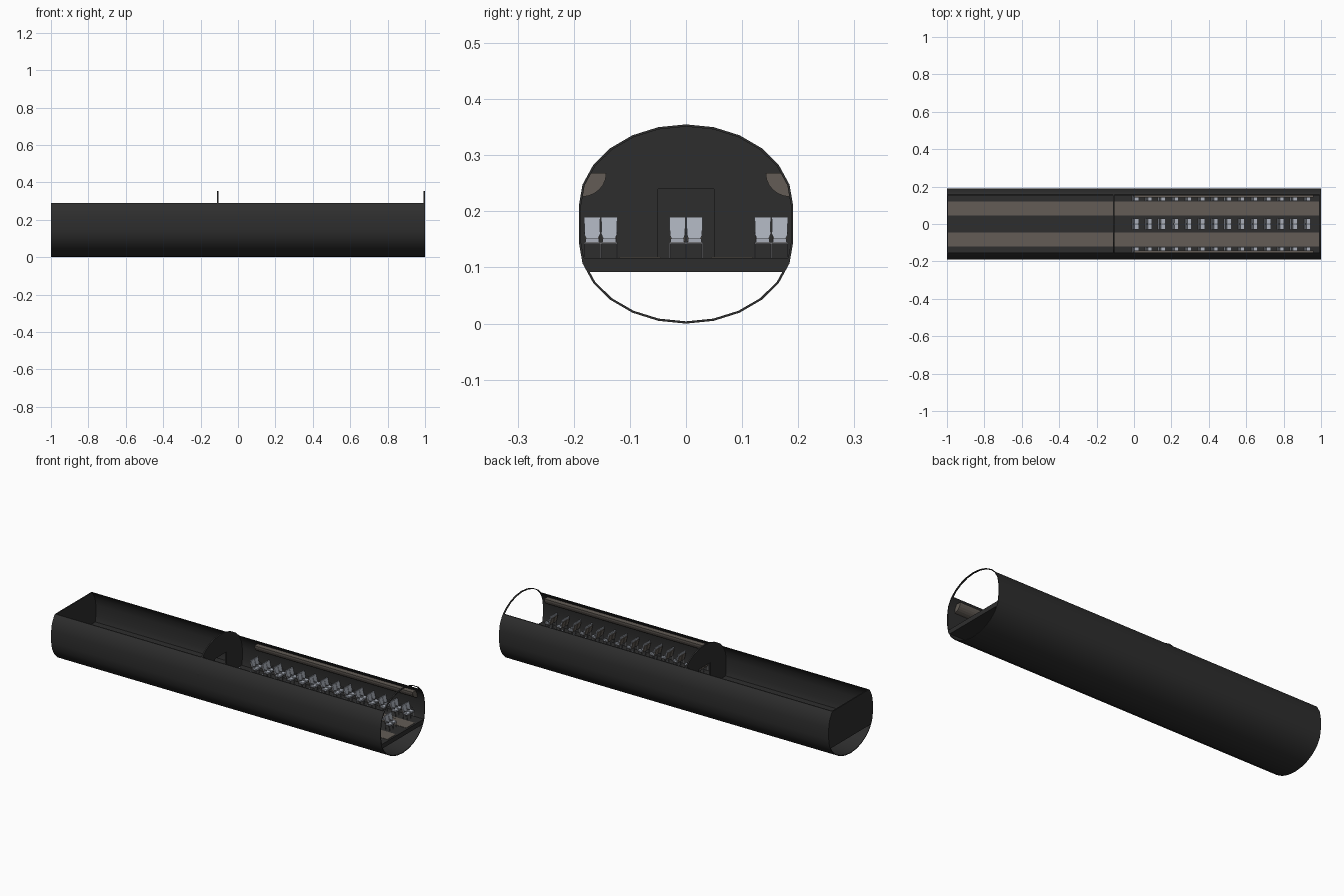
import bpy, bmesh, math

if "Cube" in bpy.data.objects:
    bpy.data.objects.remove(bpy.data.objects["Cube"])

def material(name, rgb):
    m = bpy.data.materials.new(name)
    m.diffuse_color = (*rgb, 1)
    m.use_nodes = True
    m.node_tree.nodes["Principled BSDF"].inputs["Base Color"].default_value = m.diffuse_color
    return m

DARK = material("charcoal", (0.027, 0.027, 0.027))
TAN = material("warm_taupe", (0.125, 0.108, 0.093))
LIGHT = material("pale_blue_grey", (0.40, 0.43, 0.49))
METAL = material("mid_grey", (0.16, 0.16, 0.17))

# Fuselage section: half ellipses above and below a short straight side
def half_profile(inset=0.0):
    pts = []
    for i in range(7):
        a = math.radians(-90 + 15 * i)
        pts.append(((0.191 - inset) * math.cos(a), 0.145 + (0.145 - inset) * math.sin(a)))
    for i in range(7):
        a = math.radians(15 * i)
        pts.append(((0.191 - inset) * math.cos(a), 0.21 + (0.145 - inset) * math.sin(a)))
    return pts

def side(z0, z1, inset=0.0):
    """Right half of the section between two heights, bottom to top."""
    p = half_profile(inset)
    def width(z):
        for (ya, za), (yb, zb) in zip(p, p[1:]):
            if za <= z <= zb:
                return ya + (yb - ya) * (z - za) / (zb - za)
        return 0.0
    mid = [q for q in p if z0 + 1e-5 < q[1] < z1 - 1e-5]
    return [(width(z0), z0)] + mid + [(width(z1), z1)]

def mirror(pts):
    return [(-y, z) for y, z in reversed(pts)]

def finish(name, bm, mat, smooth=False):
    bmesh.ops.recalc_face_normals(bm, faces=bm.faces)
    me = bpy.data.meshes.new(name)
    bm.to_mesh(me)
    bm.free()
    me.materials.append(mat)
    ob = bpy.data.objects.new(name, me)
    bpy.context.collection.objects.link(ob)
    if smooth:
        bpy.context.view_layer.objects.active = ob
        ob.select_set(True)
        bpy.ops.object.shade_smooth_by_angle(angle=math.radians(35))
        ob.select_set(False)
    return ob

def add_prism(bm, pts, x0, x1, lean=0.0):
    zb = min(z for _, z in pts)
    a = [bm.verts.new((x0 - lean * (z - zb), y, z)) for y, z in pts]
    b = [bm.verts.new((x1 - lean * (z - zb), y, z)) for y, z in pts]
    bm.faces.new(a)
    bm.faces.new(b[::-1])
    for i in range(len(a)):
        j = (i + 1) % len(a)
        bm.faces.new((a[i], b[i], b[j], a[j]))

def prism(name, pts, x0, x1, mat):
    bm = bmesh.new()
    add_prism(bm, pts, x0, x1)
    return finish(name, bm, mat)

def rect(y0, y1, z0, z1):
    return [(y0, z0), (y1, z0), (y1, z1), (y0, z1)]

def shell(name, outer, inner, x0, x1, closed, mat):
    """Thin skin between two matching section outlines."""
    bm = bmesh.new()
    rings = [[bm.verts.new((x, y, z)) for y, z in o]
             for x, o in ((x0, outer), (x1, outer), (x1, inner), (x0, inner))]
    n = len(outer)
    for k in range(4):
        r, s = rings[k], rings[(k + 1) % 4]
        for i in range(n if closed else n - 1):
            j = (i + 1) % n
            bm.faces.new((r[i], r[j], s[j], s[i]))
    if not closed:
        for i in (0, n - 1):
            bm.faces.new([r[i] for r in rings])
    return finish(name, bm, mat, True)

T, CUT, FLOOR = 0.004, 0.289, 0.117

# Open-topped hull
def trough(inset):
    s = side(inset, CUT, inset)
    return mirror(s) + s[1:]
shell("hull", trough(0), trough(T), -1, 1, False, DARK)

# Full hoop at the front end
def hoop(inset):
    s = half_profile(inset)
    return s + mirror(s)[1:-1]
shell("end_hoop", hoop(0), hoop(T), 0.992, 1, True, DARK)

# Floor with two carpet strips
s = side(0.092, FLOOR, T / 2)
prism("floor", s + mirror(s), -1, 1, DARK)
for k in (-1, 1):
    prism("carpet_strip", rect(k * 0.082 - 0.037, k * 0.082 + 0.037, FLOOR - 0.001, FLOOR + 0.0015),
          -0.998, 0.99, TAN)

# Rear wall, and the full-height bulkhead with its doorway
s = side(FLOOR, CUT, T / 2)
prism("rear_wall", s + mirror(s), -1, -0.994, DARK)
s = side(FLOOR, 0.355)
prism("bulkhead", s + mirror(s)[1:] + [(-0.05, FLOOR), (-0.05, 0.24), (0.05, 0.24), (0.05, FLOOR)],
      -0.113, -0.105, DARK)

# Overhead lockers: flat top, rounded inner face
s = side(0.226, 0.268, T)
curve = []
for i in range(1, 7):
    a = math.radians(90 * i / 6)
    curve.append((0.142 + 0.044 * (1 - math.cos(a)), 0.268 - 0.042 * math.sin(a)))
locker = s + [(0.142, 0.268)] + curve[:-1]
prism("locker_right", locker, 0, 0.96, TAN)
prism("locker_left", mirror(locker), 0, 0.96, TAN)

# Seats: one row of three pairs, repeated along the cabin
pads, backs, frames = bmesh.new(), bmesh.new(), bmesh.new()
for pair in (-0.152, 0, 0.152):
    for y in (pair - 0.0152, pair + 0.0152):
        add_prism(pads, rect(y - 0.012, y + 0.012, 0.145, 0.152), 0.0, 0.026)
        pad = [(y - 0.010, 0.150), (y + 0.010, 0.150), (y + 0.0135, 0.158),
               (y + 0.0145, 0.190), (y - 0.0145, 0.190), (y - 0.0135, 0.158)]
        add_prism(pads, pad, -0.002, 0.004, 0.25)
        add_prism(backs, rect(y - 0.013, y + 0.013, 0.146, 0.180), -0.006, -0.002, 0.25)
    add_prism(frames, rect(pair - 0.03, pair + 0.03, 0.142, 0.145), -0.004, 0.025)
    for y in (pair - 0.029, pair, pair + 0.029):
        for x in (-0.003, 0.022):
            add_prism(frames, rect(y - 0.001, y + 0.001, FLOOR, 0.143), x, x + 0.002)
        add_prism(frames, rect(y - 0.001, y + 0.001, 0.160, 0.163), -0.004, 0.018)
for name, bm, mat in (("seat_pads", pads, LIGHT), ("seat_backs", backs, TAN), ("seat_frames", frames, METAL)):
    ob = finish(name, bm, mat)
    mod = ob.modifiers.new("rows", 'ARRAY')
    mod.count = 14
    mod.use_relative_offset = False
    mod.use_constant_offset = True
    mod.constant_offset_displace = (0.0706, 0, 0)
